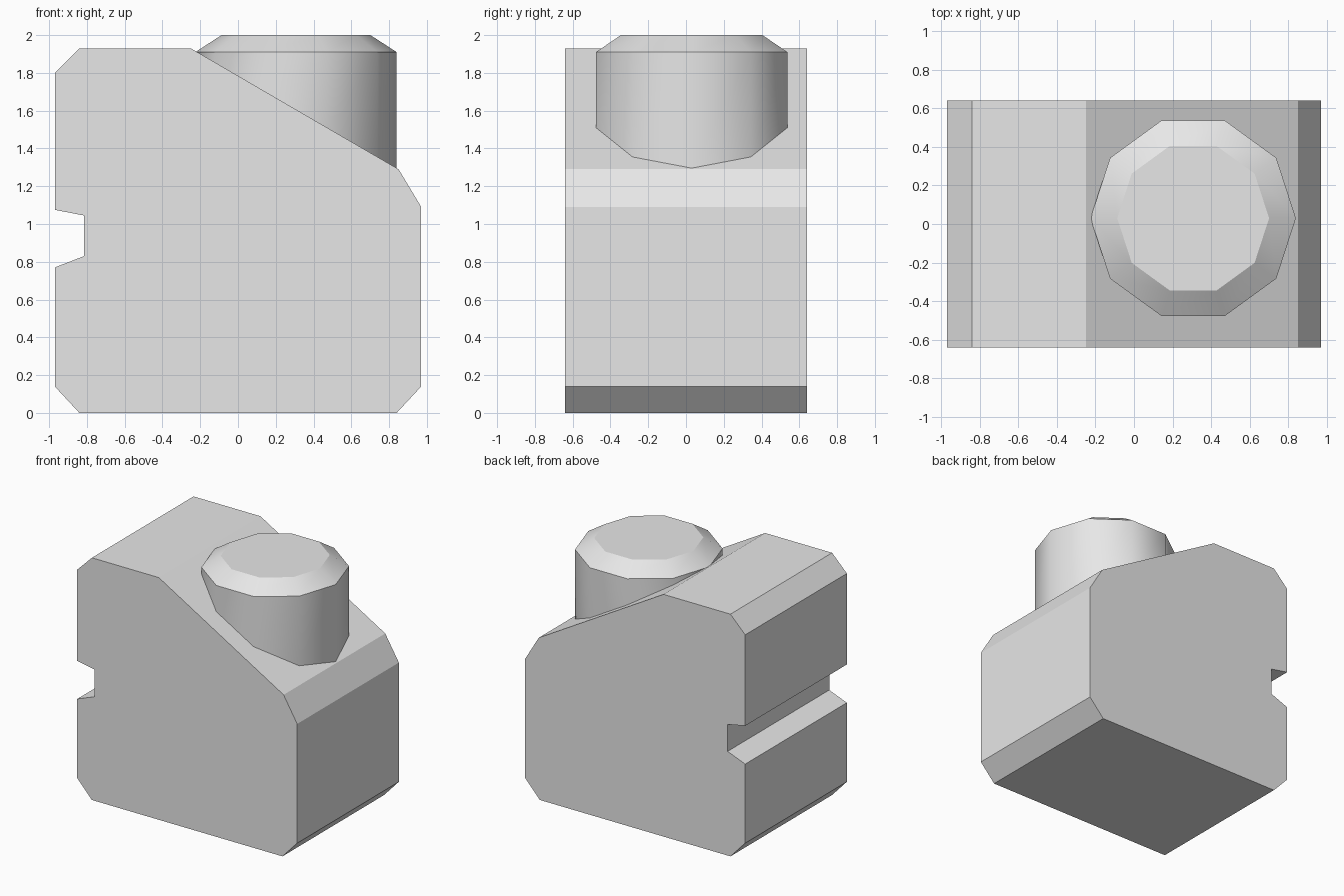
import bpy, bmesh
from math import cos, sin, tau

cube = bpy.data.objects.get("Cube")
if cube:
    bpy.data.objects.remove(cube, do_unlink=True)

grey = bpy.data.materials.new("light_grey")
grey.use_nodes = True
grey.diffuse_color = (0.8, 0.8, 0.8, 1)
grey.node_tree.nodes["Principled BSDF"].inputs["Base Color"].default_value = (0.8, 0.8, 0.8, 1)


def finish(bm, name):
    bmesh.ops.recalc_face_normals(bm, faces=bm.faces)
    mesh = bpy.data.meshes.new(name)
    bm.to_mesh(mesh)
    bm.free()
    mesh.materials.append(grey)
    obj = bpy.data.objects.new(name, mesh)
    bpy.context.collection.objects.link(obj)
    return obj


# Block: chamfered side profile with a slope and a rear slot, extruded across y
SLOPE_TOP, SLOPE_END = (-0.25, 1.93), (0.85, 1.29)
HALF_DEPTH = 0.64
profile = [
    (-0.97, 0.14), (-0.84, 0), (0.84, 0), (0.97, 0.14), (0.97, 1.09),
    SLOPE_END, SLOPE_TOP, (-0.84, 1.93), (-0.97, 1.80),
    (-0.97, 1.075), (-0.815, 1.045), (-0.815, 0.83), (-0.97, 0.77),
]
bm = bmesh.new()
face = bm.faces.new([bm.verts.new((x, -HALF_DEPTH, z)) for x, z in profile])
side = bmesh.ops.extrude_face_region(bm, geom=[face])["geom"]
bmesh.ops.translate(bm, vec=(0, 2 * HALF_DEPTH, 0),
                    verts=[g for g in side if isinstance(g, bmesh.types.BMVert)])
finish(bm, "body_block")


# Knob: ten-sided post with a chamfered top, its foot trimmed to the slope
def slope_z(x):
    (x0, z0), (x1, z1) = SLOPE_TOP, SLOPE_END
    return z0 + (x - x0) * (z1 - z0) / (x1 - x0)


SIDES = 10
CX, CY = 0.307, 0.03
bm = bmesh.new()
rings = []
for radius, height in ((0.533, None), (0.533, 1.91), (0.394, 2.0)):
    ring = []
    for i in range(SIDES):
        a = tau * i / SIDES
        x, y = CX + radius * cos(a), CY + radius * sin(a)
        z = slope_z(x) - 0.01 if height is None else height
        ring.append(bm.verts.new((x, y, z)))
    rings.append(ring)
for low, high in zip(rings, rings[1:]):
    for i in range(SIDES):
        j = (i + 1) % SIDES
        bm.faces.new((low[i], low[j], high[j], high[i])).smooth = True
bm.faces.new(rings[0][::-1])
bm.faces.new(rings[-1])
# Rims stay sharp, the sides shade round
for ring in rings:
    for i in range(SIDES):
        bm.edges.get((ring[i], ring[(i + 1) % SIDES])).smooth = False
finish(bm, "top_knob")
